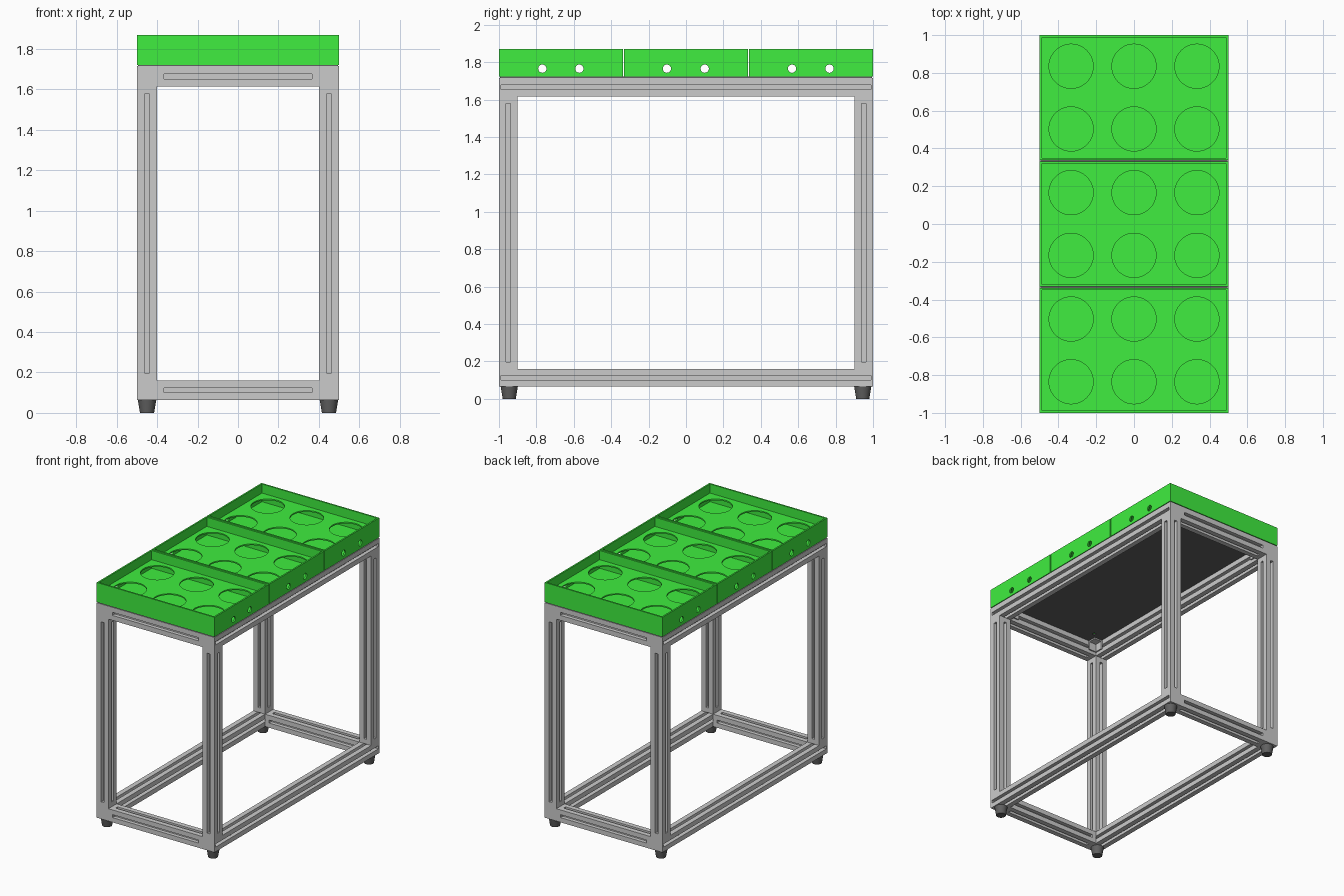
import bpy, bmesh, math
from mathutils import Matrix, Vector

if "Cube" in bpy.data.objects:
    bpy.data.objects.remove(bpy.data.objects["Cube"])


def material(name, color):
    m = bpy.data.materials.new(name)
    m.diffuse_color = color
    m.use_nodes = True
    m.node_tree.nodes["Principled BSDF"].inputs["Base Color"].default_value = m.diffuse_color
    return m


GREEN = material("green", (0.05, 0.85, 0.05, 1))
DARK = material("dark_grey", (0.12, 0.12, 0.12, 1))


def finish(name, bm, mat=None):
    bmesh.ops.recalc_face_normals(bm, faces=bm.faces)
    me = bpy.data.meshes.new(name)
    bm.to_mesh(me)
    bm.free()
    ob = bpy.data.objects.new(name, me)
    bpy.context.collection.objects.link(ob)
    if mat:
        me.materials.append(mat)
    return ob


def add_box(bm, lo, hi):
    lo, hi = Vector(lo), Vector(hi)
    bmesh.ops.create_cube(bm, size=1, matrix=Matrix.Translation((lo + hi) / 2)
                          @ Matrix.Diagonal((*(hi - lo), 1)))


def add_cyl(bm, r1, r2, depth, matrix, segs=40):
    bmesh.ops.create_cone(bm, cap_ends=True, segments=segs, radius1=r1,
                          radius2=r2, depth=depth, matrix=matrix)


def activate(ob):
    bpy.ops.object.select_all(action='DESELECT')
    ob.select_set(True)
    bpy.context.view_layer.objects.active = ob


def smooth(ob):
    activate(ob)
    bpy.ops.object.shade_smooth_by_angle(angle=math.radians(30))


def cut(ob, bm):
    cutter = finish("cutter", bm)
    cutter.hide_render = True
    mod = ob.modifiers.new("cut", 'BOOLEAN')
    mod.operation, mod.solver, mod.object = 'DIFFERENCE', 'EXACT', cutter
    activate(ob)
    bpy.ops.object.modifier_apply(modifier=mod.name)
    bpy.data.objects.remove(cutter)


# Square beam with a groove on each side that stops short of the ends
def beam(name, centre, length, plain, axis='z', w=0.1, h=0.1):
    bm = bmesh.new()
    s, d, half = 0.012, 0.028, length / 2
    side = [(-.05, -.05), (-s, -.05), (-s, -.05 + d), (s, -.05 + d), (s, -.05)]
    prof = [Matrix.Rotation(k * math.pi / 2, 2) @ Vector(p)
            for k in range(4) for p in side]
    rings, ends = [], []
    for z in (-1, 1):
        rings.append([bm.verts.new((*p, z * (half - plain))) for p in prof])
        ends.append([bm.verts.new((*prof[i * 5], z * half)) for i in range(4)])
    for i in range(20):
        j = (i + 1) % 20
        bm.faces.new((rings[0][i], rings[0][j], rings[1][j], rings[1][i]))
    for r, e in zip(rings, ends):
        bm.faces.new(e)
        for k in range(4):
            i = k * 5
            bm.faces.new(r[i + 1:i + 5])
            bm.faces.new((e[k], e[(k + 1) % 4], r[(i + 5) % 20],
                          r[i + 4], r[i + 1], r[i]))
    bm.transform(Matrix.Diagonal((w / 0.1, h / 0.1, 1, 1)))
    rot = {'z': Matrix.Identity(4), 'x': Matrix.Rotation(math.pi / 2, 4, 'Y'),
           'y': Matrix.Rotation(math.pi / 2, 4, 'X')}[axis]
    bm.transform(Matrix.Translation(centre) @ rot)
    return finish(name, bm)


# Frame: long rails, cross rails, posts
for level, z in (("bottom", 0.1125), ("top", 1.665)):
    h = 0.095 if level == "bottom" else 0.1
    for sx, side in ((-1, "left"), (1, "right")):
        beam(f"{level}_{side}_rail", (sx * 0.45, 0, z), 2, 0.012, 'y', h=h)
    for sy, side in ((-1, "front"), (1, "back")):
        beam(f"{level}_{side}_rail", (0, sy * 0.95, z), 0.8, 0.035, 'x', w=h)

for sx, side in ((-1, "left"), (1, "right")):
    for sy, end in ((-1, "front"), (1, "back")):
        beam(f"{end}_{side}_post", (sx * 0.45, sy * 0.95, 0.8875), 1.455, 0.037)

        # Tapered foot
        bm = bmesh.new()
        add_cyl(bm, 0.035, 0.046, 0.065,
                Matrix.Translation((sx * 0.45, sy * 0.945, 0.0325)), 32)
        smooth(finish(f"{end}_{side}_foot", bm, DARK))

        # Small angle bracket inside each upper corner
        bm = bmesh.new()
        for lo, hi in (((0.33, 0.89, 1.64), (0.4, 0.9, 1.70)),
                       ((0.39, 0.83, 1.64), (0.4, 0.89, 1.70)),
                       ((0.33, 0.83, 1.70), (0.4, 0.9, 1.71))):
            add_box(bm, lo, hi)
        bm.transform(Matrix.Diagonal((sx, sy, 1, 1)))
        finish(f"{end}_{side}_bracket", bm)

# Base plate under the trays, with small fixing holes
bm = bmesh.new()
add_box(bm, (-0.495, -0.995, 1.714), (0.495, 0.995, 1.722))
plate = finish("base_plate", bm, DARK)
bm = bmesh.new()
for x in (-0.3, 0.3):
    for y in (-0.8, 0.8):
        add_cyl(bm, 0.012, 0.012, 0.1, Matrix.Translation((x, y, 1.72)), 16)
cut(plate, bm)

# Three trays: raised rim, shelf with six round openings, side ports
WALL = 0.012
for name, y0, y1, ports in (("front_tray", -1, -0.338, (-0.768, -0.57)),
                            ("middle_tray", -0.331, 0.331, (-0.102, 0.1)),
                            ("back_tray", 0.338, 1, (0.567, 0.767))):
    bm = bmesh.new()
    add_box(bm, (-0.5, y0, 1.722), (0.5, y1, 1.87))
    tray = finish(name, bm, GREEN)

    bm = bmesh.new()
    for z0, z1 in ((1.734, 1.79), (1.80, 1.95)):
        add_box(bm, (-0.5 + WALL, y0 + WALL, z0), (0.5 - WALL, y1 - WALL, z1))
    cut(tray, bm)

    bm = bmesh.new()
    for x in (-0.333, 0, 0.333):
        for dy in (-0.166, 0.166):
            add_cyl(bm, 0.117, 0.117, 0.06,
                    Matrix.Translation((x, (y0 + y1) / 2 + dy, 1.795)), 64)
    cut(tray, bm)

    bm = bmesh.new()
    for y in ports:
        add_cyl(bm, 0.022, 0.022, 1.2, Matrix.Translation((0, y, 1.765))
                @ Matrix.Rotation(math.pi / 2, 4, 'Y'), 32)
    cut(tray, bm)
    smooth(tray)
